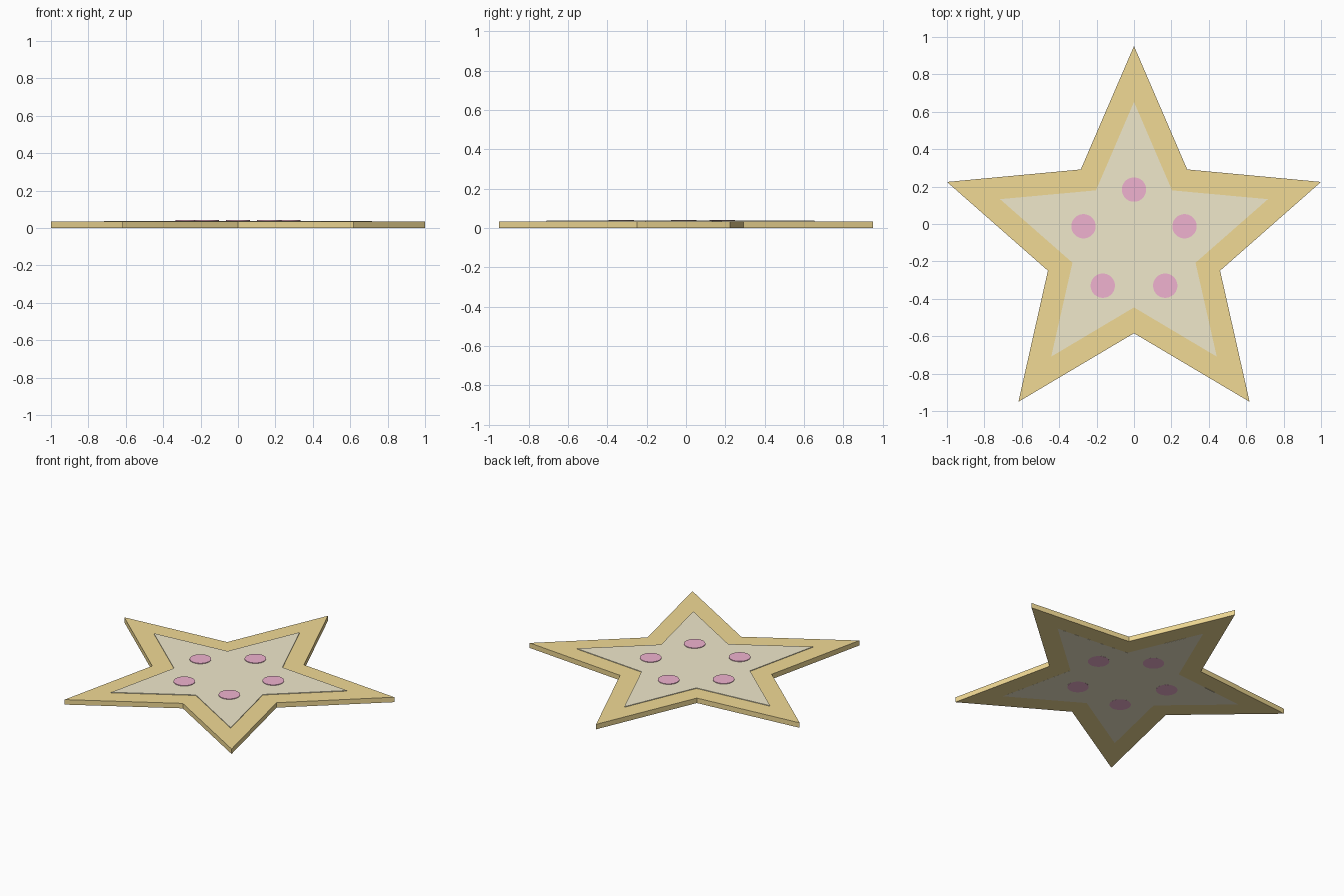
import bpy, bmesh
from math import sin, cos, pi

if "Cube" in bpy.data.objects:
    bpy.data.objects.remove(bpy.data.objects["Cube"])

CY = -0.10            # star centre, so that the outline is centred on y = 0


def material(name, rgb):
    m = bpy.data.materials.new(name)
    m.diffuse_color = (*rgb, 1)
    m.use_nodes = True
    m.node_tree.nodes["Principled BSDF"].inputs["Base Color"].default_value = m.diffuse_color
    return m


def prism(name, outline, z0, z1, mat):
    """Extrude a flat outline from z0 to z1."""
    bm = bmesh.new()
    face = bm.faces.new([bm.verts.new((x, y, z0)) for x, y in outline])
    ext = bmesh.ops.extrude_face_region(bm, geom=[face], use_keep_orig=True)
    for v in ext["geom"]:
        if isinstance(v, bmesh.types.BMVert):
            v.co.z = z1
    bmesh.ops.recalc_face_normals(bm, faces=bm.faces)
    me = bpy.data.meshes.new(name)
    bm.to_mesh(me)
    bm.free()
    me.materials.append(mat)
    ob = bpy.data.objects.new(name, me)
    bpy.context.collection.objects.link(ob)
    return ob


def star(tip, notch):
    return [((notch if i % 2 else tip) * cos(pi / 2 + i * pi / 5),
             (notch if i % 2 else tip) * sin(pi / 2 + i * pi / 5) + CY)
            for i in range(10)]


def circle(cx, cy, r, n=48):
    return [(cx + r * cos(2 * pi * i / n), cy + r * sin(2 * pi * i / n)) for i in range(n)]


gold = material("gold", (0.88, 0.70, 0.30))
cream = material("cream", (0.87, 0.81, 0.60))
pink = material("pink", (0.87, 0.45, 0.63))

# Star base and the paler star set through it (bottoms a hair apart to stay clean)
prism("star_base", star(1.0515, 0.484), 0.0006, 0.034, gold)
prism("star_inlay", star(0.753, 0.346), 0.0003, 0.038, cream)

# Five round dots, one towards each point
for i in range(5):
    a = pi / 2 + i * 2 * pi / 5
    dot = prism(f"dot_{i + 1}", circle(0.284 * cos(a), CY + 0.284 * sin(a), 0.065), 0, 0.042, pink)
    bpy.context.view_layer.objects.active = dot
    dot.select_set(True)
    bpy.ops.object.shade_smooth_by_angle()
    dot.select_set(False)
